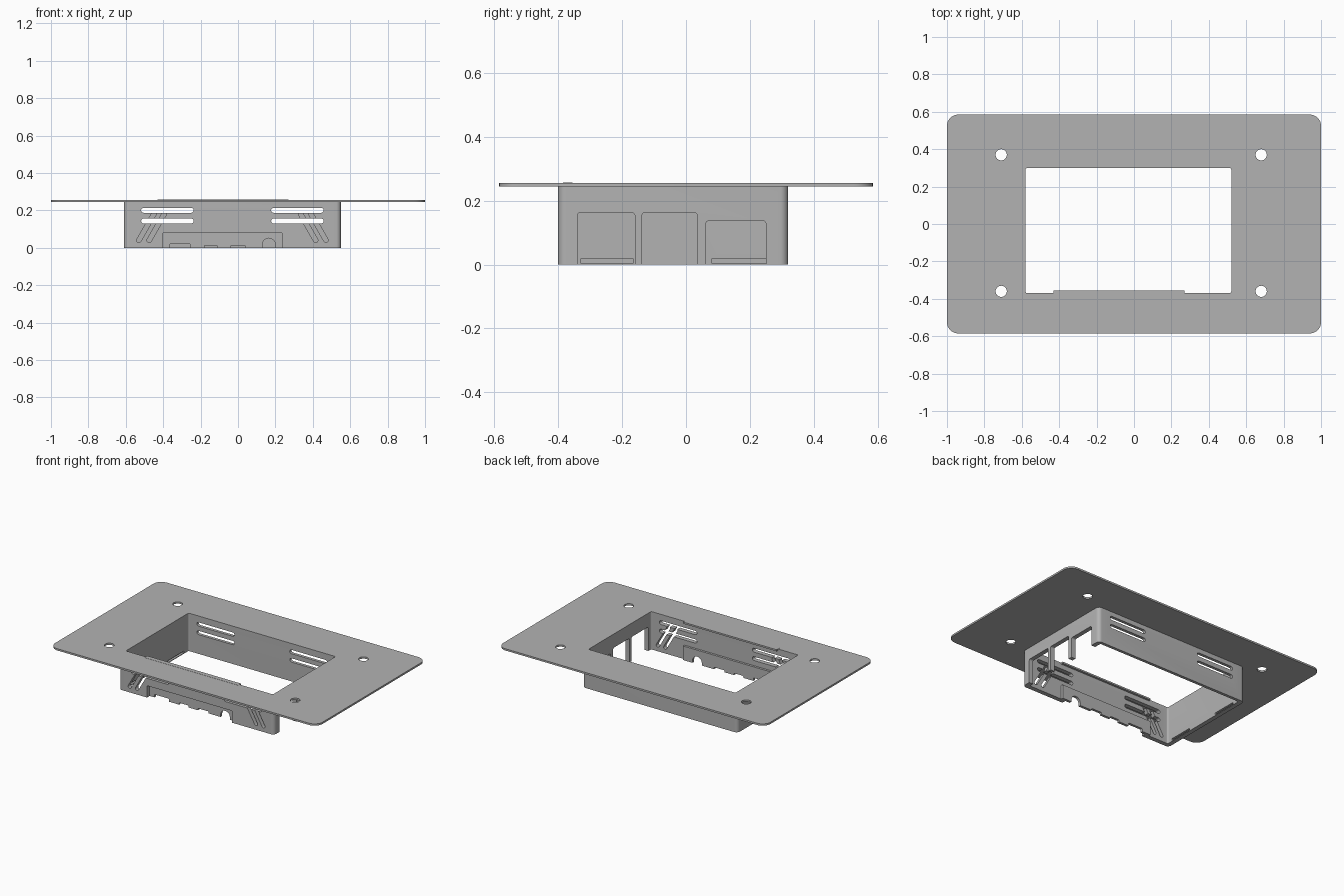
import bpy, bmesh, math
from mathutils import Vector

old = bpy.data.objects.get("Cube")
if old:
    bpy.data.objects.remove(old)

grey = bpy.data.materials.new("matte grey")
grey.use_nodes = True
COLOR = (0.45, 0.45, 0.45, 1)
grey.diffuse_color = COLOR
grey.node_tree.nodes["Principled BSDF"].inputs["Base Color"].default_value = COLOR


def rounded(u0, u1, v0, v1, r, steps=8):
    """Outline of a rounded rectangle."""
    pts = []
    corners = ((u1 - r, v1 - r), (u0 + r, v1 - r), (u0 + r, v0 + r), (u1 - r, v0 + r))
    for i, (cu, cv) in enumerate(corners):
        for k in range(steps + 1):
            a = math.pi / 2 * (i + k / steps)
            pts.append((cu + r * math.cos(a), cv + r * math.sin(a)))
    return pts


def capsule(a, b, r, steps=8):
    """Outline of a round-ended slot from a to b."""
    a, b = Vector(a), Vector(b)
    d = b - a
    base = math.atan2(d.y, d.x)
    pts = []
    for c, start in ((b, base - math.pi / 2), (a, base + math.pi / 2)):
        for k in range(steps + 1):
            t = start + math.pi * k / steps
            pts.append((c.x + r * math.cos(t), c.y + r * math.sin(t)))
    return pts


def prism(name, pts, axis, lo, hi):
    """Extrude an outline along an axis."""
    place = {"x": lambda u, v, w: (w, u, v),
             "y": lambda u, v, w: (u, w, v),
             "z": lambda u, v, w: (u, v, w)}[axis]
    bm = bmesh.new()
    face = bm.faces.new([bm.verts.new(place(u, v, lo)) for u, v in pts])
    ext = bmesh.ops.extrude_face_region(bm, geom=[face])
    top = [g for g in ext["geom"] if isinstance(g, bmesh.types.BMVert)]
    bmesh.ops.translate(bm, verts=top,
                        vec=Vector(place(0, 0, hi)) - Vector(place(0, 0, lo)))
    bmesh.ops.remove_doubles(bm, verts=bm.verts, dist=1e-5)
    bmesh.ops.recalc_face_normals(bm, faces=bm.faces)
    mesh = bpy.data.meshes.new(name)
    bm.to_mesh(mesh)
    bm.free()
    mesh.materials.append(grey)
    ob = bpy.data.objects.new(name, mesh)
    bpy.context.collection.objects.link(ob)
    return ob


def box(u0, u1, v0, v1):
    return [(u0, v0), (u1, v0), (u1, v1), (u0, v1)]


def combine(ob, tools):
    """Apply (operation, tool) booleans in order and remove the tools."""
    for op, tool in tools:
        tool.hide_render = True
        mod = ob.modifiers.new("bool", "BOOLEAN")
        mod.operation, mod.object, mod.solver = op, tool, "EXACT"
    bpy.context.view_layer.update()
    dg = bpy.context.evaluated_depsgraph_get()
    mesh = bpy.data.meshes.new_from_object(ob.evaluated_get(dg))
    ob.modifiers.clear()
    ob.data = mesh
    for _, tool in tools:
        bpy.data.objects.remove(tool)


def cut(pts, axis, lo, hi):
    return "DIFFERENCE", prism("cutter", pts, axis, lo, hi)


PLATE_Z, TOP_Z = 0.244, 0.256
opening = rounded(-0.58, 0.52, -0.37, 0.30, 0.01)
MID_X = -0.03  # symmetry line of the vent slots

# Face plate with window and screw holes
plate = prism("face_plate", rounded(-1, 1, -0.585, 0.585, 0.06), "z", PLATE_Z, TOP_Z)
holes = [cut(opening, "z", 0.1, 0.4)]
for x in (-0.71, 0.68):
    for y in (-0.36, 0.37):
        holes.append(cut(rounded(x - 0.03, x + 0.03, y - 0.03, y + 0.03, 0.03), "z", 0.1, 0.4))
combine(plate, holes)

# Housing frame: four walls and the thickened connector panel on the front wall
housing = prism("housing_walls", rounded(-0.61, 0.55, -0.40, 0.32, 0.025), "z", 0, PLATE_Z)
ops = [cut(opening, "z", -0.1, 0.4),
       ("UNION", prism("panel", box(-0.43, 0.27, 0, 0.095), "y", -0.385, -0.355)),
       cut(box(-0.40, 0.235, -0.1, 0.08), "y", -0.45, -0.372)]

# Vent slots through front and back walls, slanted slots in the front wall
for side in (1, -1):
    def sx(x):
        return MID_X + side * x
    for z in (0.2, 0.143):
        ops.append(cut(capsule((sx(0.22), z), (sx(0.475), z), 0.013), "y", -0.5, 0.4))
    for x in (0.50, 0.445):
        ops.append(cut(capsule((sx(x), 0.04), (sx(x - 0.08), 0.18), 0.012), "y", -0.5, -0.34))

# Connector cutouts along the bottom of the panel
for x0, x1, h in ((-0.365, -0.255, 0.02), (-0.18, -0.11, 0.013), (-0.04, 0.04, 0.013)):
    ops.append(cut(rounded(x0, x1, -0.05, h, 0.006), "y", -0.5, -0.3))
ops.append(cut(capsule((0.165, -0.1), (0.165, 0.016), 0.035), "y", -0.5, -0.3))

# Port openings in the left wall, open at the bottom
for y0, y1, h in ((-0.34, -0.16, 0.163), (-0.138, 0.035, 0.163), (0.062, 0.25, 0.137)):
    ops.append(cut(rounded(y0, y1, -0.05, h, 0.01), "x", 0.45, 0.65))

# Shallow grooves inside the right wall
for y0, y1 in ((-0.33, -0.165), (0.08, 0.25)):
    ops.append(cut(box(y0, y1, 0.005, 0.018), "x", -0.595, -0.5))
combine(housing, ops)

# Thin lip along the front edge of the window
prism("window_lip", box(-0.43, 0.27, -0.385, -0.355), "z", PLATE_Z + 0.002, TOP_Z + 0.001)

# Smooth round corners, keep hard edges
bpy.ops.object.select_all(action="DESELECT")
for name in ("face_plate", "housing_walls"):
    ob = bpy.data.objects[name]
    ob.select_set(True)
    bpy.context.view_layer.objects.active = ob
bpy.ops.object.shade_smooth_by_angle(angle=math.radians(30))
